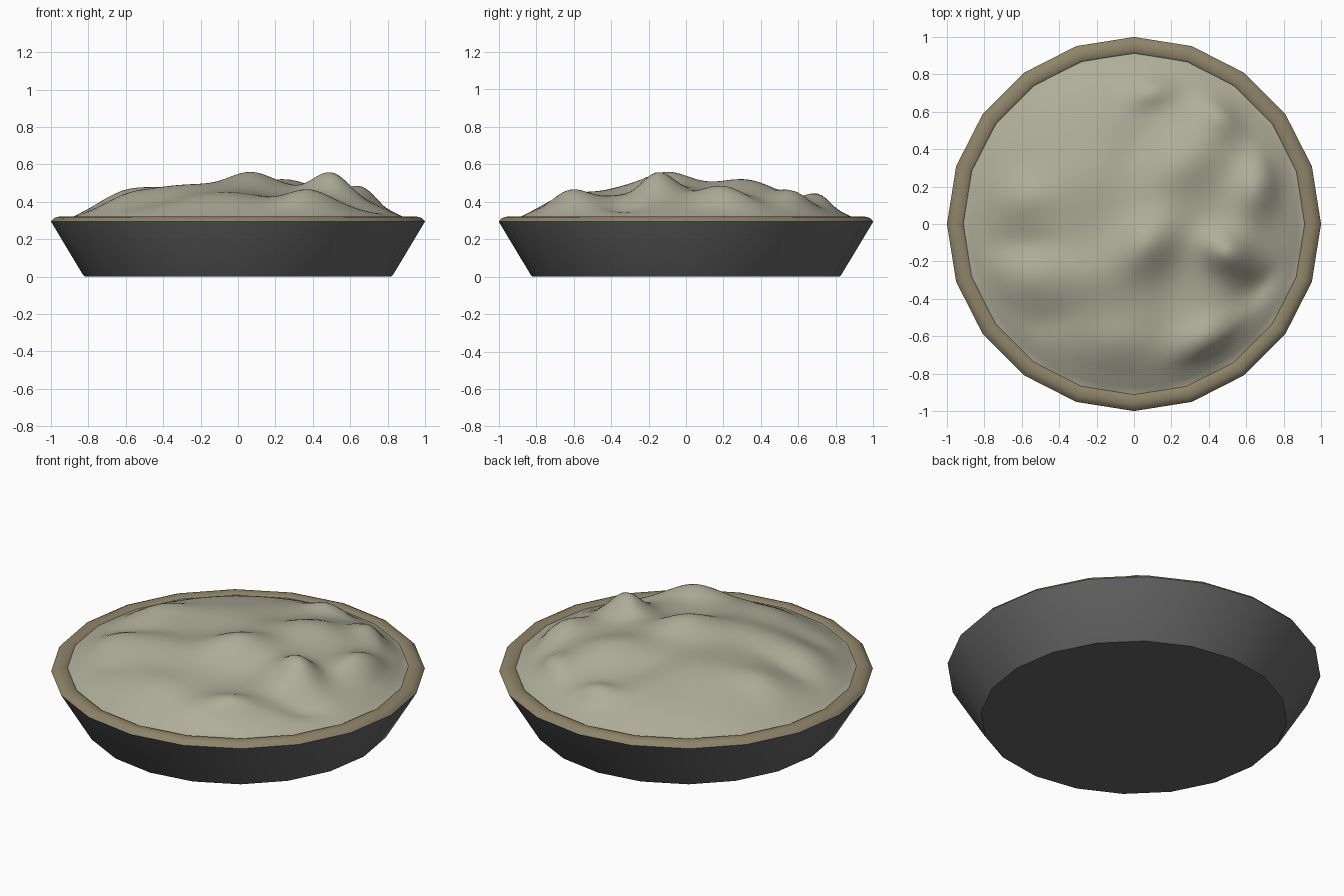
import bpy, bmesh, math

if "Cube" in bpy.data.objects:
    bpy.data.objects.remove(bpy.data.objects["Cube"])

SIDES = 20


def material(name, rgb):
    m = bpy.data.materials.new(name)
    m.diffuse_color = (*rgb, 1)
    m.use_nodes = True
    m.node_tree.nodes["Principled BSDF"].inputs["Base Color"].default_value = m.diffuse_color
    return m


def finish(name, bm, mat, angle):
    bmesh.ops.recalc_face_normals(bm, faces=bm.faces)
    me = bpy.data.meshes.new(name)
    bm.to_mesh(me)
    bm.free()
    me.materials.append(mat)
    ob = bpy.data.objects.new(name, me)
    bpy.context.collection.objects.link(ob)
    bpy.ops.object.select_all(action='DESELECT')
    ob.select_set(True)
    bpy.context.view_layer.objects.active = ob
    bpy.ops.object.shade_smooth_by_angle(angle=math.radians(angle))
    return ob


def rings(bm, loops, closed=False):
    """Join successive vertex loops with quads."""
    pairs = list(zip(loops, loops[1:])) + ([(loops[-1], loops[0])] if closed else [])
    for a, b in pairs:
        n = len(a)
        for i in range(n):
            j = (i + 1) % n
            bm.faces.new((a[i], a[j], b[j], b[i]))


def lathe(bm, profile, closed=False):
    loops = [[bm.verts.new((r * math.cos(math.tau * i / SIDES),
                            r * math.sin(math.tau * i / SIDES), z))
              for i in range(SIDES)] for r, z in profile]
    rings(bm, loops, closed)
    return loops


# Dish: tapered metal pan with a flat base
bm = bmesh.new()
loops = lathe(bm, [(0.82, 0), (0.828, 0.008), (1.0, 0.294)])
bm.faces.new(loops[0])
finish("dish", bm, material("dark_metal", (0.135, 0.135, 0.135)), 40)

# Crust: rounded pastry rim
bm = bmesh.new()
lathe(bm, [(1.0, 0.294), (0.985, 0.311), (0.967, 0.319), (0.945, 0.321),
           (0.922, 0.317), (0.905, 0.306), (0.905, 0.294)], closed=True)
finish("crust_rim", bm, material("crust", (0.27, 0.23, 0.14)), 60)

# Filling lumps: x, y, height, width along, width across, direction (degrees)
LUMPS = [
    (0.07, -0.10, 0.085, 0.20, 0.14, 45),
    (0.50, -0.15, 0.115, 0.14, 0.11, -30),
    (0.27, 0.33, 0.06, 0.24, 0.16, 40),
    (0.66, 0.20, 0.08, 0.17, 0.11, 80),
    (0.46, 0.58, 0.06, 0.13, 0.10, -45),
    (0.09, 0.71, 0.05, 0.12, 0.08, 20),
    (0.38, -0.62, 0.075, 0.18, 0.11, 30),
    (-0.08, -0.64, 0.025, 0.20, 0.13, 0),
    (-0.33, -0.28, 0.03, 0.26, 0.14, 0),
    (-0.60, 0.14, 0.04, 0.16, 0.12, 10),
    (-0.30, 0.22, 0.02, 0.22, 0.18, 30),
    (-0.60, -0.30, 0.025, 0.14, 0.12, 0),
    (0.21, -0.36, -0.03, 0.20, 0.14, 80),
    (0.66, -0.34, -0.035, 0.14, 0.08, 30),
    (-0.60, -0.11, -0.02, 0.20, 0.08, 0),
    (-0.45, -0.52, -0.015, 0.14, 0.09, 10),
    (0.02, 0.42, -0.02, 0.18, 0.12, 70),
]


def height(x, y):
    t = min(1, math.hypot(x, y) / 0.90)
    z = 0.31 + 0.165 * (1 - t ** 3)
    fade = min(1, (1 - t) / 0.15)
    for cx, cy, h, a, b, d in LUMPS:
        c, s = math.cos(math.radians(d)), math.sin(math.radians(d))
        u, v = (x - cx) * c + (y - cy) * s, (y - cy) * c - (x - cx) * s
        z += fade * h * math.exp(-(u / a) ** 2 - (v / b) ** 2)
    return z


# Filling: lumpy dome that meets the faceted rim
bm = bmesh.new()
SEG, STEPS = 120, 46
half = math.pi / SIDES
loops = []
for k in range(1, STEPS + 1):
    loop = []
    for i in range(SEG):
        a = math.tau * i / SEG
        facet = math.cos(half) / math.cos(a % (2 * half) - half)
        t = k / STEPS
        r = 0.915 * t * (1 + (facet - 1) * t)
        x, y = r * math.cos(a), r * math.sin(a)
        loop.append(bm.verts.new((x, y, height(x, y))))
    loops.append(loop)
rings(bm, loops)
centre = bm.verts.new((0, 0, height(0, 0)))
for i in range(SEG):
    bm.faces.new((centre, loops[0][i], loops[0][(i + 1) % SEG]))
finish("filling", bm, material("cream", (0.43, 0.42, 0.32)), 80)
